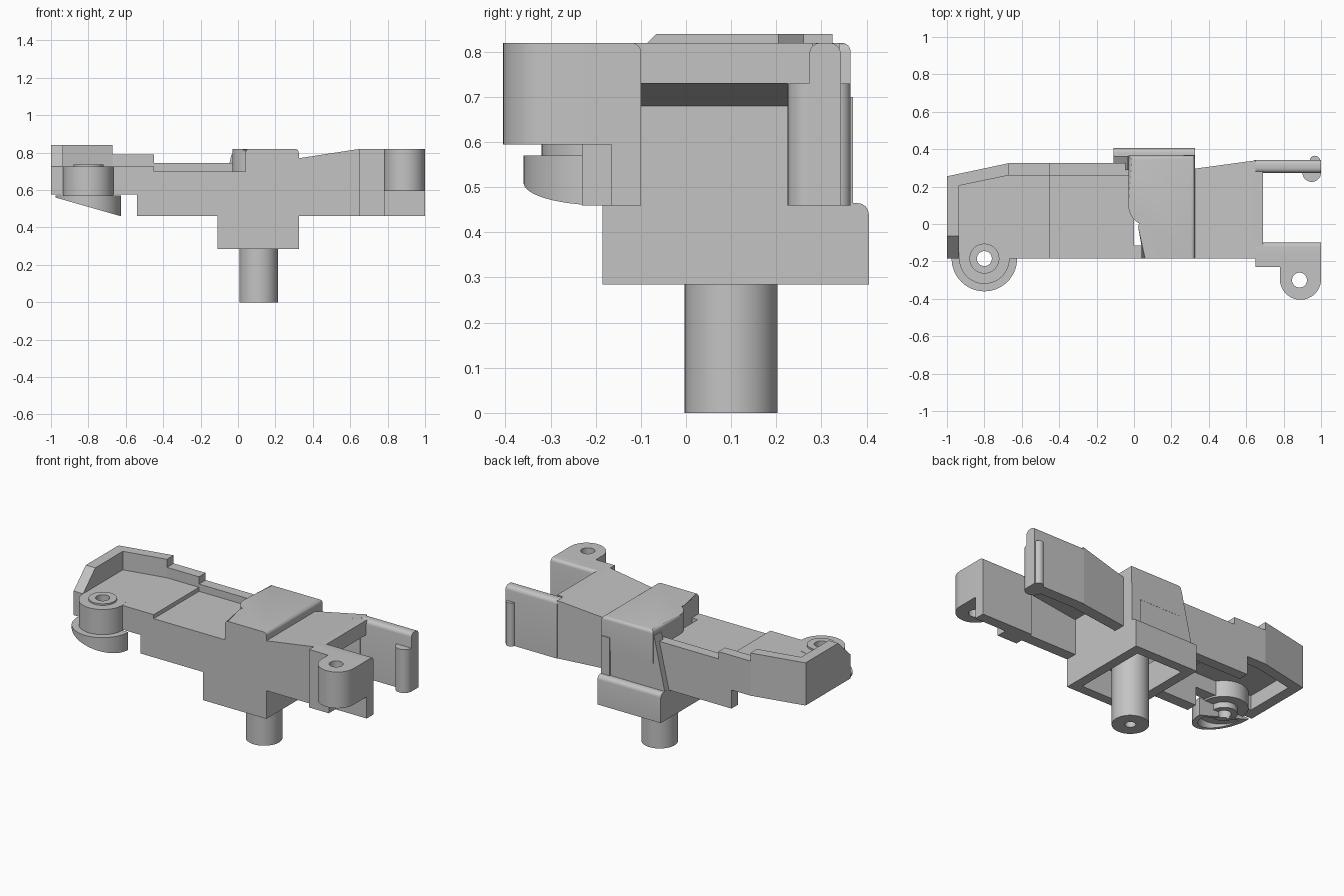
import bpy, bmesh, math

if "Cube" in bpy.data.objects:
    bpy.data.objects.remove(bpy.data.objects["Cube"])

grey = bpy.data.materials.new("plain grey")
grey.diffuse_color = (0.55, 0.55, 0.55, 1)
grey.use_nodes = True
grey.node_tree.nodes["Principled BSDF"].inputs["Base Color"].default_value = grey.diffuse_color


def make(name, bm):
    bmesh.ops.recalc_face_normals(bm, faces=bm.faces)
    me = bpy.data.meshes.new(name)
    bm.to_mesh(me)
    bm.free()
    me.materials.append(grey)
    ob = bpy.data.objects.new(name, me)
    bpy.context.collection.objects.link(ob)
    return ob


def prism(name, pts, lo, hi, axis="z", bevel=0, rule=None):
    """Extrude a 2D outline; lo and hi are numbers or functions of the outline point."""
    place = {"z": lambda a, b, c: (a, b, c),
             "y": lambda a, b, c: (a, c, b),
             "x": lambda a, b, c: (c, a, b)}[axis]
    bm = bmesh.new()
    ends = []
    for h in (lo, hi):
        ends.append([bm.verts.new(place(a, b, h(a, b) if callable(h) else h)) for a, b in pts])
    bm.faces.new(ends[0])
    bm.faces.new(ends[1])
    for i in range(len(pts)):
        j = (i + 1) % len(pts)
        bm.faces.new((ends[0][i], ends[0][j], ends[1][j], ends[1][i]))
    if bevel:
        edges = [e for e in bm.edges if rule(*((e.verts[0].co + e.verts[1].co) / 2))]
        bmesh.ops.bevel(bm, geom=edges, offset=bevel, segments=4, profile=0.5, affect="EDGES")
    return make(name, bm)


def box(name, x0, x1, y0, y1, z0, z1, **kw):
    return prism(name, [(x0, y0), (x1, y0), (x1, y1), (x0, y1)], z0, z1, **kw)


def arc(cx, cy, r, a0, a1, n=24):
    return [(cx + r * math.cos(math.radians(a0 + (a1 - a0) * i / n)),
             cy + r * math.sin(math.radians(a0 + (a1 - a0) * i / n))) for i in range(n + 1)]


def cyl(name, cx, cy, r, z0, z1, n=48):
    return prism(name, arc(cx, cy, r, 0, 360, n)[:-1], z0, z1)


def cut(objs, cutter):
    cutter.hide_render = True
    for ob in objs:
        m = ob.modifiers.new("cut", "BOOLEAN")
        m.operation, m.solver, m.object = "DIFFERENCE", "EXACT", cutter
        bpy.context.view_layer.objects.active = ob
        bpy.ops.object.modifier_apply(modifier=m.name)
    bpy.data.objects.remove(cutter)


# Long side walls of the body
front_wall = prism("front_wall", [(-1, .575), (-.54, .575), (-.54, .46), (.65, .46), (.65, .82),
                                  (.325, .77), (.325, .70), (-.45, .70), (-.45, .725), (-1, .725)],
                   -.185, -.115, "y")
prism("tray_back_wall", [(-.67, .575), (-.54, .575), (-.54, .46), (0, .46), (0, .745), (-.45, .745),
                         (-.45, .79), (-.67, .79)], .26, .325, "y")
prism("tray_corner_wall", [(-.67, .325), (-1, .255), (-.935, .205), (-.67, .26)], .575, .84)
prism("tray_end_wall", [(-.185, .575), (.25, .575), (.25, .84), (-.065, .84), (-.185, .725)],
      -1, -.935, "x")

# Tray floors on two levels
tray_floor = prism("tray_floor", [(-.99, -.18), (-.45, -.18), (-.45, .29), (-.67, .29), (-.97, .23)],
                   .665, .725)
box("tray_low_floor", -.46, 0, -.18, .29, .64, .70)

# Hollow hub base
box("hub_base_front", -.11, .325, -.185, -.125, .285, .47)
box("hub_base_back", -.11, .325, .345, .405, .285, .465, bevel=.025,
    rule=lambda x, y, z: z > .46 and y > .40)
box("hub_base_left", -.11, -.05, -.15, .37, .285, .46)
box("hub_base_right", .265, .325, -.15, .37, .285, .70)
box("hub_base_shelf", -.11, .325, .29, .37, .44, .465)

# Raised hub with a curved corner and a leaning back panel
prism("hub_top", [(.04, -.185), (.325, -.185), (.325, .365), (-.03, .365), (-.03, .10)]
      + arc(.08, .10, .11, 180, 250, 8)[1:], .62, .82, bevel=.02,
      rule=lambda x, y, z: z > .81 and y > -.18)
prism("hub_back_panel", [(-.11, .46), (.325, .46), (.325, .79), (-.035, .79)], .29, .364, "y")

# Post with a bore
post = cyl("post", .11, .10, .103, 0, .64)
cut([post], cyl("post_bore", .11, .10, .03, -.1, .4, 24))

# Sloping wing plate and its back wall
prism("wing_plate", [(.325, .77), (.65, .82), (.69, .82), (.69, .73), (.325, .68)], -.12, .28, "y")
prism("wing_back_wall", [(.32, .295), (.65, .34), (.65, .27), (.32, .225)], .46,
      lambda x, y: .77 + (x - .325) * .154)

# Back arm with end ribs
box("back_arm", .645, 1, .273, .343, .46, .82, bevel=.025, rule=lambda x, y, z: z > .81 and .66 < x < .99)
cyl("arm_inner_rib", .95, .275, .05, .46, .73, 32)
cyl("arm_outer_rib", .967, .337, .028, .46, .73, 24)

# Front arm with a drilled lug
box("front_arm", .65, 1, -.165, -.10, .46, .82, bevel=.02,
    rule=lambda x, y, z: z > .81 and y > -.101)
box("front_arm_root", .65, .785, -.23, -.12, .46, .82)
lug = prism("front_lug", [(1, -.12), (.78, -.12)] + arc(.89, -.295, .11, 180, 360), .595, .82)
cut([lug], cyl("lug_drill", .885, -.30, .04, .4, 1, 32))

# Tray pivot: boss, collar and a slanted hollow half skirt
PX, PY = -.80, -.185
boss = cyl("pivot_boss", PX, PY, .135, .565, .726)
collar = cyl("pivot_collar", PX, PY, .08, .72, .736)
skirt = prism("pivot_skirt", arc(PX, PY, .175, 180, 360, 32),
              lambda x, y: .56 - (x + .975) * .286, .57)
cut([skirt], prism("skirt_hollow", arc(PX, PY - .02, .13, 180, 360, 32), .3, .55))
stem = cyl("pivot_stem", PX, PY, .075, .53, .60)
cut([boss, collar, skirt, stem, tray_floor, front_wall], cyl("pivot_drill", PX, PY, .04, .3, 1, 32))

# Smooth the round parts while keeping edges sharp
for ob in bpy.context.collection.objects:
    ob.select_set(True)
    bpy.context.view_layer.objects.active = ob
bpy.ops.object.shade_smooth_by_angle(angle=math.radians(30))
